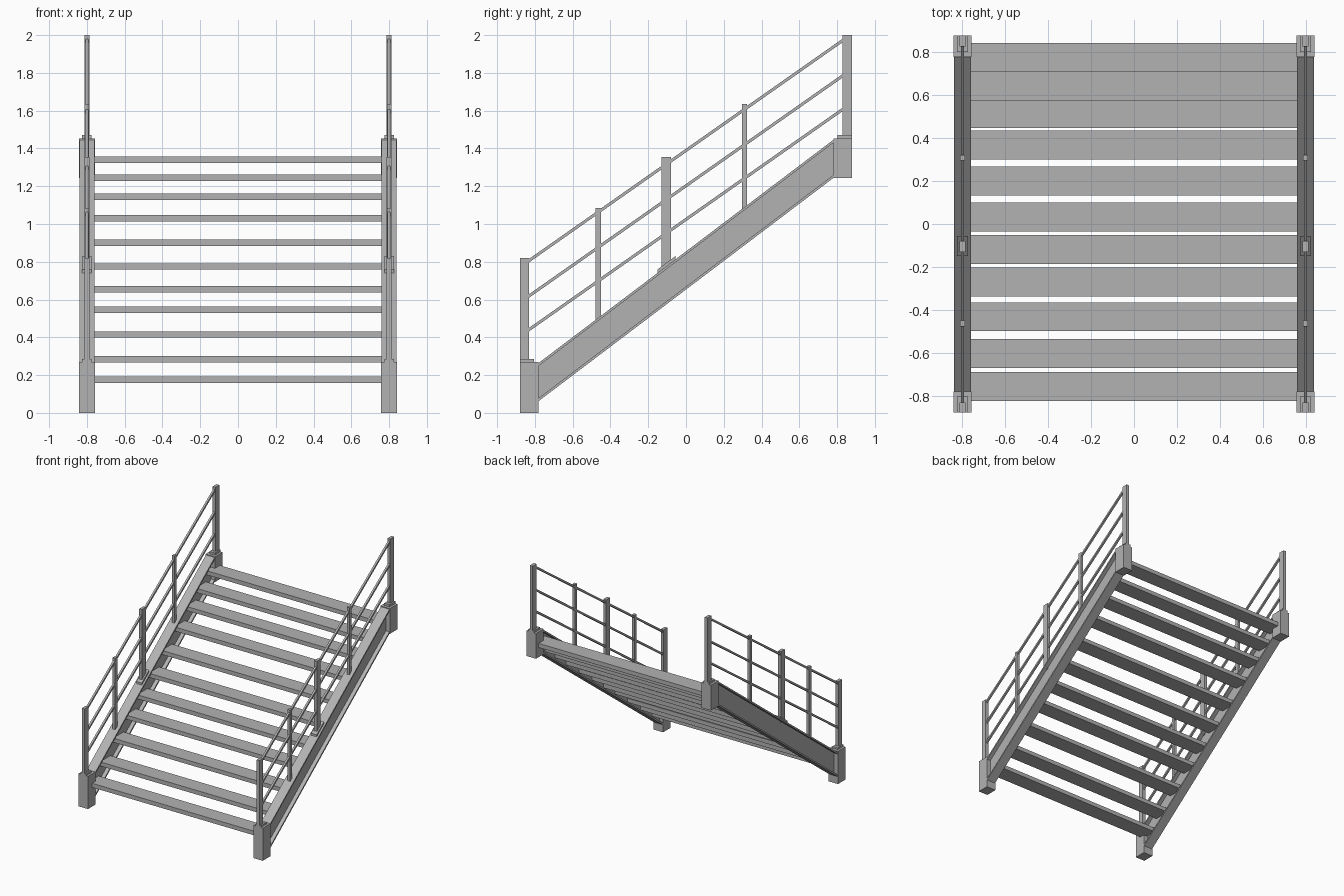
import bpy
import bmesh

cube = bpy.data.objects.get("Cube")
if cube:
    bpy.data.objects.remove(cube, do_unlink=True)

steel = bpy.data.materials.new("grey steel")
steel.use_nodes = True
GREY = (0.45, 0.45, 0.45, 1)
steel.diffuse_color = GREY
steel.node_tree.nodes["Principled BSDF"].inputs["Base Color"].default_value = GREY


def prism(name, x0, x1, outline):
    """Extrude a side outline of (y, z) points from x0 to x1."""
    bm = bmesh.new()
    face = bm.faces.new([bm.verts.new((x0, y, z)) for y, z in outline])
    moved = bmesh.ops.extrude_face_region(bm, geom=[face])["geom"]
    verts = [v for v in moved if isinstance(v, bmesh.types.BMVert)]
    bmesh.ops.translate(bm, verts=verts, vec=(x1 - x0, 0, 0))
    bmesh.ops.recalc_face_normals(bm, faces=bm.faces)
    mesh = bpy.data.meshes.new(name)
    bm.to_mesh(mesh)
    bm.free()
    mesh.materials.append(steel)
    obj = bpy.data.objects.new(name, mesh)
    bpy.context.collection.objects.link(obj)
    return obj


def box(name, x, half, y0, y1, z0, z1):
    return prism(name, x - half, x + half, [(y0, z0), (y1, z0), (y1, z1), (y0, z1)])


def sloped(name, x, half, start, end, height):
    """Slanted bar whose lower edge runs from start to end."""
    (y0, z0), (y1, z1) = start, end
    return prism(name, x - half, x + half,
                 [(y0, z0), (y1, z1), (y1, z1 + height), (y0, z0 + height)])


SIDE_X = 0.80
SLOPE = 0.757


def beam_top(y):
    return 0.855 + SLOPE * y


for side, x in (("left", SIDE_X), ("right", -SIDE_X)):
    # I-beam stringer
    a, b = -0.785, 0.785
    depth, flange = 0.202, 0.016
    for part, half, drop, height in (("top_flange", 0.04, flange, flange),
                                     ("bottom_flange", 0.04, depth, flange),
                                     ("web", 0.008, depth - flange, depth - 2 * flange)):
        sloped(f"{side}_stringer_{part}", x, half,
               (a, beam_top(a) - drop), (b, beam_top(b) - drop), height)

    # End blocks with base plates
    box(f"{side}_bottom_block", x, 0.043, -0.88, -0.782, 0, 0.27)
    box(f"{side}_top_block", x, 0.043, 0.78, 0.88, 1.243, 1.452)
    box(f"{side}_bottom_plate", x, 0.025, -0.88, -0.805, 0.27, 0.285)
    box(f"{side}_top_plate", x, 0.025, 0.803, 0.88, 1.452, 1.47)
    sloped(f"{side}_middle_plate", x, 0.025,
           (-0.15, beam_top(-0.15)), (-0.055, beam_top(-0.055)), 0.018)

    # Main posts and slim balusters
    box(f"{side}_bottom_post", x, 0.013, -0.88, -0.832, 0.28, 0.82)
    box(f"{side}_middle_post", x, 0.013, -0.13, -0.08, 0.765, 1.355)
    box(f"{side}_top_post", x, 0.013, 0.828, 0.88, 1.46, 2.0)
    box(f"{side}_lower_baluster", x, 0.012, -0.479, -0.451, 0.495, 1.085)
    box(f"{side}_upper_baluster", x, 0.012, 0.296, 0.322, 1.08, 1.635)

    # Three sloping rails
    for rail, z in (("low", 0.425), ("middle", 0.603), ("hand", 0.79)):
        sloped(f"{side}_{rail}_rail", x, 0.008, (-0.84, z), (0.835, z + 1.176), 0.019)

# Treads, given by front edge and centre height
treads = [(-0.825, 0.175), (-0.672, 0.285), (-0.50, 0.415), (-0.337, 0.545),
          (-0.187, 0.655), (-0.035, 0.775), (0.133, 0.90), (0.30, 1.03),
          (0.447, 1.145), (0.577, 1.245), (0.71, 1.34)]
for i, (y, z) in enumerate(treads):
    box(f"tread_{i + 1}", 0, SIDE_X - 0.005, y, y + 0.135, z - 0.017, z + 0.017)
